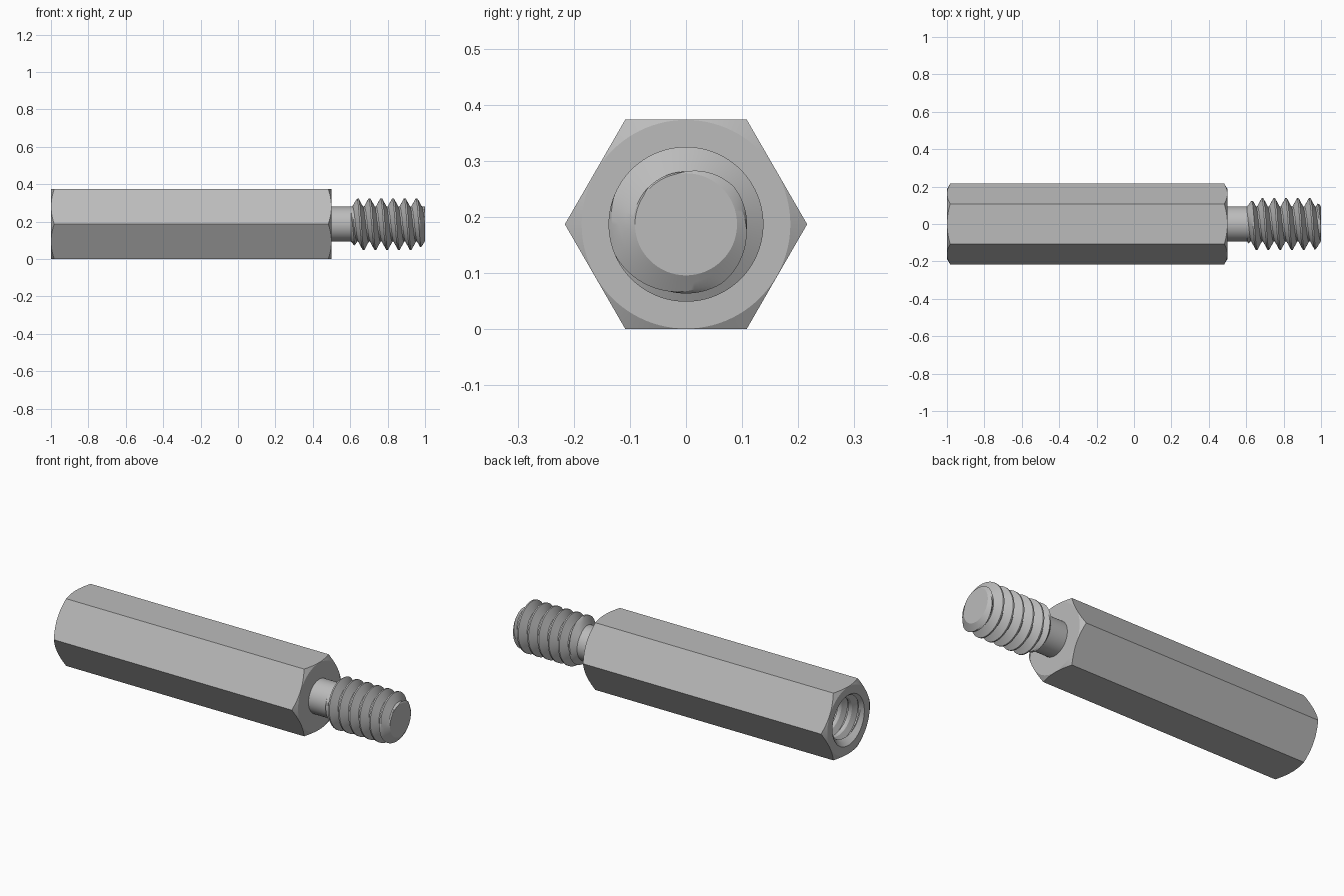
import bpy, bmesh, math

cube = bpy.data.objects.get("Cube")
if cube:
    bpy.data.objects.remove(cube)

SIDES = 96          # columns around the axis
AXIS_Z = 0.187      # height of the long axis
FLAT = 0.187        # hexagon centre to flat
PITCH = 0.063
CREST, ROOT = 0.138, 0.094

steel = bpy.data.materials.new("brushed steel grey")
steel.use_nodes = True
grey = (0.5, 0.5, 0.5, 1)
steel.diffuse_color = grey
steel.node_tree.nodes["Principled BSDF"].inputs["Base Color"].default_value = grey


def spin(name, profile, flip=False):
    """Sweep profile(angle) -> [(x, radius)] around the x axis."""
    bm = bmesh.new()
    columns = []
    for j in range(SIDES + 1):
        a = math.tau * j / SIDES
        columns.append([bm.verts.new((x, r * math.cos(a), AXIS_Z + r * math.sin(a)))
                        for x, r in profile(a)])
    for c, d in zip(columns, columns[1:]):
        for i in range(len(c) - 1):
            bm.faces.new((c[i], d[i], d[i + 1], c[i + 1]))
    bmesh.ops.remove_doubles(bm, verts=bm.verts, dist=1e-5)
    if flip:
        bmesh.ops.reverse_faces(bm, faces=bm.faces)
    mesh = bpy.data.meshes.new(name)
    bm.to_mesh(mesh)
    bm.free()
    mesh.materials.append(steel)
    obj = bpy.data.objects.new(name, mesh)
    bpy.context.collection.objects.link(obj)
    bpy.ops.object.select_all(action='DESELECT')
    obj.select_set(True)
    bpy.context.view_layer.objects.active = obj
    bpy.ops.object.shade_smooth_by_angle(angle=math.radians(20))
    return obj


def thread(start, end, phase, limit):
    """Right-hand V thread between two x positions, closed by a disc at the end."""
    def radius(x, a):
        t = ((x - phase) / PITCH - a / math.tau) % 1 * 8
        depth = min(max((t - 1) / 3, 0), 1) if t < 5 else (8 - t) / 3
        return limit(x, CREST - (CREST - ROOT) * depth)

    def profile(a):
        first = math.floor((start - phase) / PITCH) - 2
        turns = math.ceil((end - start) / PITCH) + 4
        points = []
        for i in range(turns * 8 + 1):
            x = phase + PITCH * (first + i / 8 + a / math.tau)
            x = min(max(x, start), end)
            points.append((x, radius(x, a)))
        return points + [(end, 0)]
    return profile


# Hexagonal body, both ends chamfered by a cone
def hex_profile(a):
    corner = (a + math.pi / 6) % (math.pi / 3) - math.pi / 6
    r = FLAT / math.cos(math.pi / 6 - abs(corner))
    face = FLAT - 0.001
    cut = (r - face) * math.tan(math.pi / 6)
    return [(-1, 0.14), (-1, face), (-1 + cut, r),
            (0.5 - cut, r), (0.5, face), (0.5, 0.08)]


spin("hex_body", hex_profile)

# Plain neck between body and thread
spin("stud_neck", lambda a: [(0.49, ROOT), (0.615, ROOT)])

# Male thread, tapered at both ends
spin("stud_thread", thread(
    0.605, 1, 0.62,
    lambda x, r: min(r, ROOT + (x - 0.605) * 1.3, 0.091 + (1 - x) * 1.6)))

# Female threaded bore with a countersunk mouth
spin("threaded_bore", thread(
    -1, -0.25, -1,
    lambda x, r: max(r, 0.104, 0.14 - (x + 1))), flip=True)
